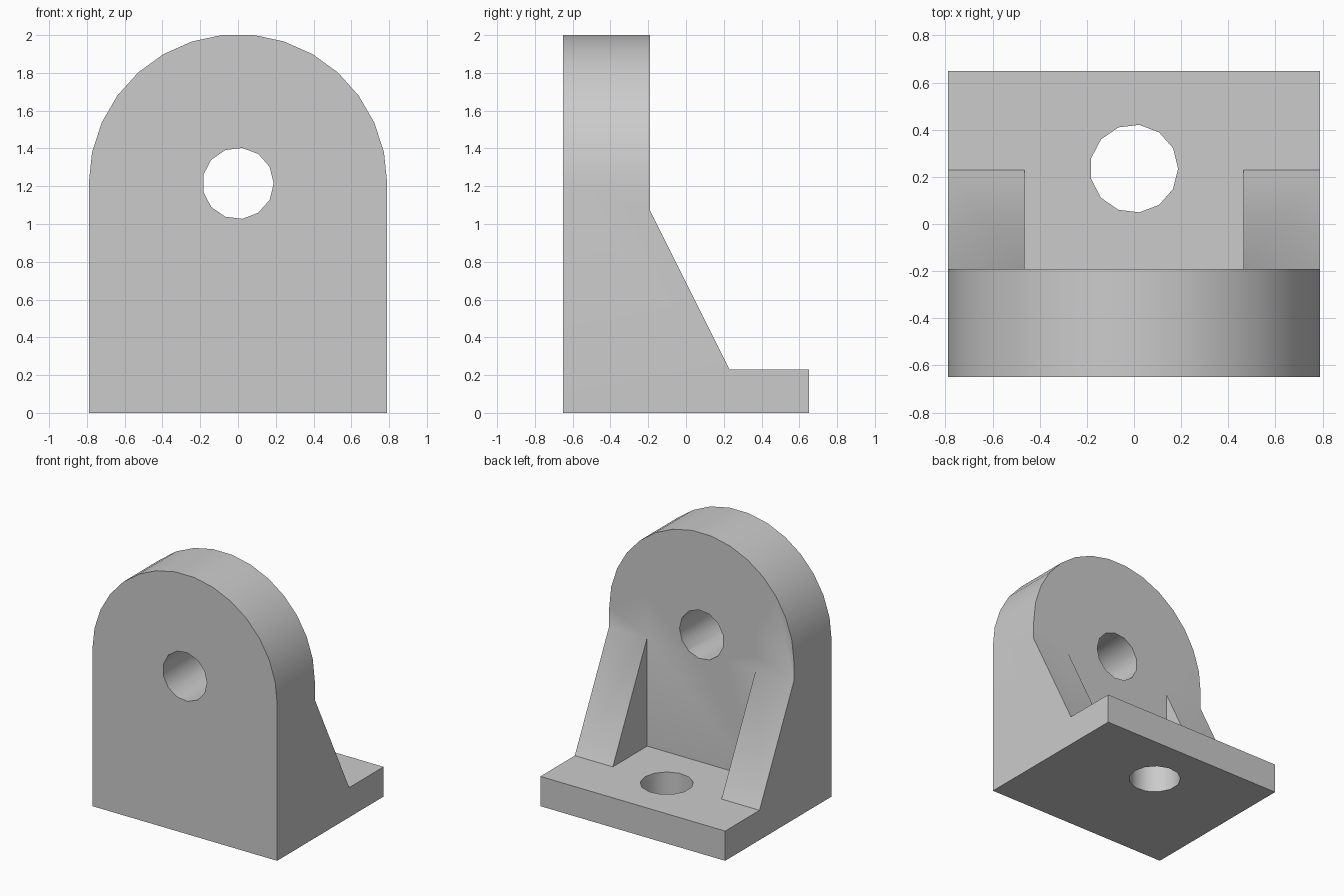
import bpy, bmesh
from math import sin, cos, pi, radians
from mathutils import Vector

cube = bpy.data.objects.get("Cube")
if cube:
    bpy.data.objects.remove(cube, do_unlink=True)

HALF_W, FRONT, BACK = 0.79, -0.65, 0.65
WALL_BACK, BASE_TOP, HOLE_Z, HOLE_Y = -0.19, 0.23, 1.215, 0.235

grey = bpy.data.materials.new("light grey")
grey.use_nodes = True
colour = (0.6, 0.6, 0.6, 1)
grey.diffuse_color = colour
grey.node_tree.nodes["Principled BSDF"].inputs["Base Color"].default_value = colour


def prism(name, outline, offset):
    """Closed prism from an outline of 3D points swept along offset."""
    bm = bmesh.new()
    face = bm.faces.new([bm.verts.new(p) for p in outline])
    swept = bmesh.ops.extrude_face_region(bm, geom=[face])["geom"]
    verts = [v for v in swept if isinstance(v, bmesh.types.BMVert)]
    bmesh.ops.translate(bm, verts=verts, vec=Vector(offset))
    bmesh.ops.recalc_face_normals(bm, faces=bm.faces)
    mesh = bpy.data.meshes.new(name)
    bm.to_mesh(mesh)
    bm.free()
    mesh.materials.append(grey)
    obj = bpy.data.objects.new(name, mesh)
    bpy.context.collection.objects.link(obj)
    return obj


def combine(target, tool, operation):
    """Apply a boolean and discard the helper."""
    mod = target.modifiers.new(operation, 'BOOLEAN')
    mod.object, mod.operation, mod.solver = tool, operation, 'EXACT'
    tool.hide_render = True
    bpy.context.view_layer.objects.active = target
    bpy.ops.object.modifier_apply(modifier=mod.name)
    bpy.data.objects.remove(tool, do_unlink=True)


def circle(radius, sides=13):
    return [(radius * cos(2 * pi * i / sides), radius * sin(2 * pi * i / sides))
            for i in range(sides)]


# Bracket body: side profile of wall, gusset slope and base
side = [(FRONT, 0), (BACK, 0), (BACK, BASE_TOP), (0.23, BASE_TOP),
        (WALL_BACK, 1.07), (WALL_BACK, 2.1), (FRONT, 2.1)]
bracket = prism("mounting_bracket", [(-HALF_W, y, z) for y, z in side],
                (2 * HALF_W, 0, 0))

# Rounded top of the wall
arch = [(HALF_W * cos(pi * i / 15), HOLE_Z + HALF_W * sin(pi * i / 15))
        for i in range(16)]
front = [(-HALF_W, -0.2), (HALF_W, -0.2)] + arch
combine(bracket, prism("arch_cutter", [(x, -1, z) for x, z in front], (0, 2, 0)),
        'INTERSECT')

# Pocket that leaves a gusset on each side
pocket = [(WALL_BACK, BASE_TOP), (0.9, BASE_TOP), (0.9, 1.4), (WALL_BACK, 1.4)]
combine(bracket, prism("pocket_cutter", [(-0.465, y, z) for y, z in pocket],
                       (0.93, 0, 0)), 'DIFFERENCE')

# Bolt holes through the wall and the base
combine(bracket, prism("wall_hole_cutter",
                       [(x, -1, HOLE_Z + z) for x, z in circle(0.189)],
                       (0, 2, 0)), 'DIFFERENCE')
combine(bracket, prism("base_hole_cutter",
                       [(x, HOLE_Y + y, -0.5) for x, y in circle(0.187)],
                       (0, 0, 1)), 'DIFFERENCE')

# Smooth the curved faces, keep the corners sharp
bpy.ops.object.select_all(action='DESELECT')
bracket.select_set(True)
bpy.context.view_layer.objects.active = bracket
bpy.ops.object.shade_smooth_by_angle(angle=radians(30))
